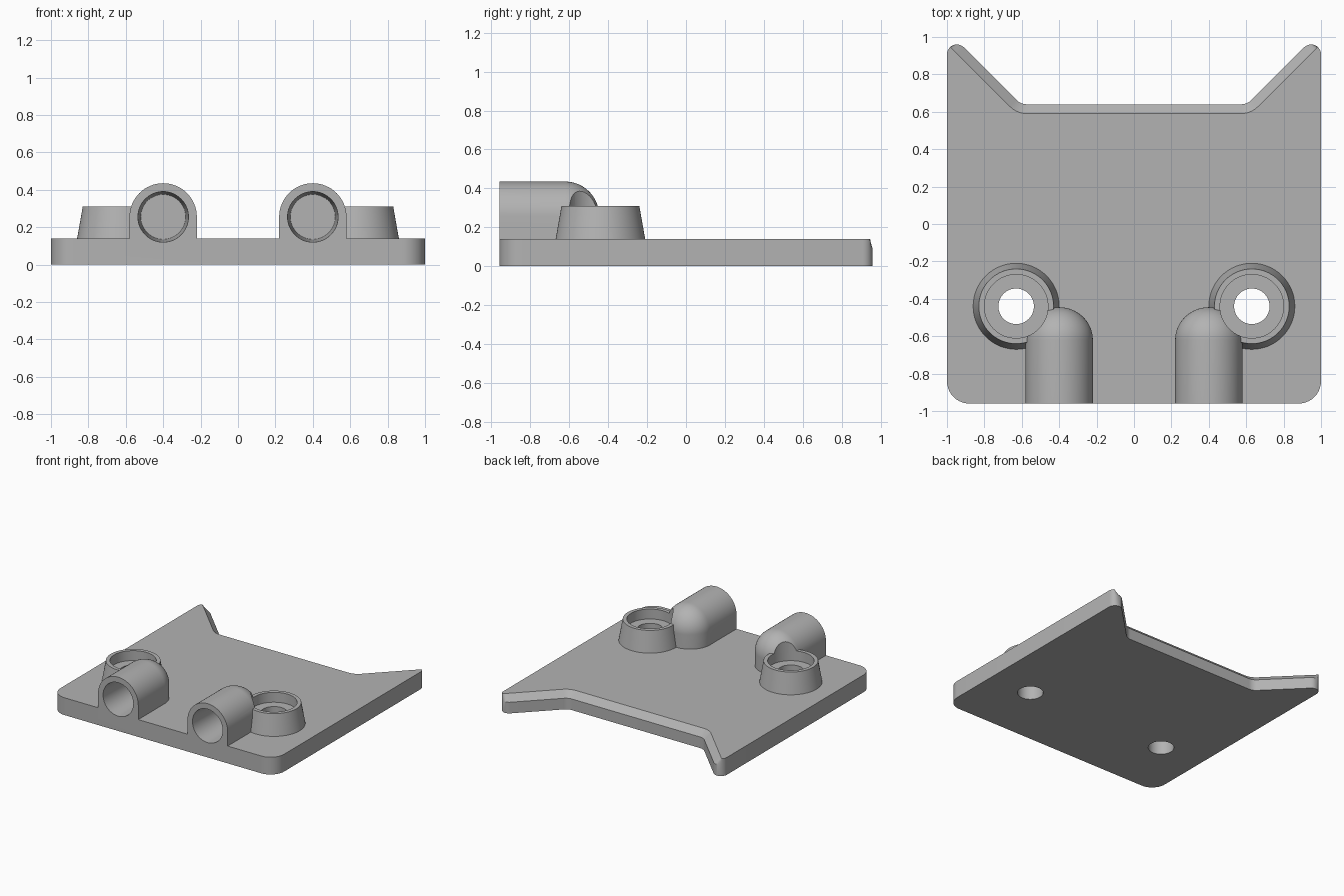
import bpy, bmesh
from math import sin, cos, pi, radians
from mathutils import Vector, Matrix

if "Cube" in bpy.data.objects:
    bpy.data.objects.remove(bpy.data.objects["Cube"])

grey = bpy.data.materials.new("plain grey")
grey.use_nodes = True
colour = (0.45, 0.45, 0.45, 1)
grey.diffuse_color = colour
grey.node_tree.nodes["Principled BSDF"].inputs["Base Color"].default_value = colour


def make_object(name, bm):
    bmesh.ops.recalc_face_normals(bm, faces=bm.faces)
    mesh = bpy.data.meshes.new(name)
    bm.to_mesh(mesh)
    bm.free()
    mesh.materials.append(grey)
    obj = bpy.data.objects.new(name, mesh)
    bpy.context.collection.objects.link(obj)
    return obj


def loft(name, rings):
    """Skin a list of equal-length closed rings and cap both ends."""
    bm = bmesh.new()
    loops = [[bm.verts.new(p) for p in ring] for ring in rings]
    n = len(loops[0])
    for a, b in zip(loops, loops[1:]):
        for i in range(n):
            j = (i + 1) % n
            bm.faces.new((a[i], a[j], b[j], b[i]))
    bm.faces.new(loops[0])
    bm.faces.new(loops[-1])
    return make_object(name, bm)


def cone(name, centre, r1, r2, depth, turn=0):
    """Cone frustum starting at centre, running up (or to +y when turned)."""
    bm = bmesh.new()
    place = (Matrix.Translation(centre) @ Matrix.Rotation(turn, 4, 'X')
             @ Matrix.Translation((0, 0, depth / 2)))
    bmesh.ops.create_cone(bm, cap_ends=True, segments=64, radius1=r1,
                          radius2=r2, depth=depth, matrix=place)
    return make_object(name, bm)


def fillet(prev, corner, nxt, r, steps=10):
    """Points of an arc of radius r rounding a corner."""
    p, a, b = Vector(corner), Vector(prev), Vector(nxt)
    u, v = (a - p).normalized(), (b - p).normalized()
    half = u.angle(v) / 2
    centre = p + (u + v).normalized() * (r / sin(half))
    start = p + u * (r * cos(half) / sin(half)) - centre
    side = -u
    sweep = pi - 2 * half
    return [centre + start * cos(sweep * i / steps) + side * r * sin(sweep * i / steps)
            for i in range(steps + 1)]


def outline(notch_x, notch_y, notch_r, tip_y):
    """Plate outline: right half by rounded corners, left half mirrored."""
    pts = [(0, -0.96), (1, -0.96), (1, tip_y), (notch_x, notch_y), (0, notch_y)]
    half = []
    for i, r in ((1, 0.12), (2, 0.053), (3, notch_r)):
        half += fillet(pts[i - 1], pts[i], pts[i + 1], r)
    return half + [Vector((-p.x, p.y)) for p in reversed(half)]


# Plate with chamfered rear notch
low = outline(0.605, 0.64, 0.08, 1.035)
top = outline(0.625, 0.59, 0.13, 1.035 - 0.07)
count = len(low) // 2
tip = range(11, 22)
for i in tip:
    p = low[i].copy()
    over = p.y - (p.x - 0.035)
    if over > 0:
        p += Vector((over / 2, -over / 2))
    top[i] = p
    top[2 * count - 1 - i] = Vector((-p.x, p.y))
body = loft("mounting_plate", [[(p.x, p.y, z) for p in ring]
                               for ring, z in ((low, 0), (low, 0.09), (top, 0.14))])


def tube_housing(x):
    """Arched housing with straight sides and a domed rear end."""
    rings = []
    stations = [(-0.96, 0.18)] + [(-0.62 + 0.175 * sin(t), 0.18 * cos(t))
                                  for t in (radians(89) * i / 16 for i in range(17))]
    for y, r in stations:
        arch = [(x + r * cos(pi * i / 32), y, 0.255 + r * sin(pi * i / 32))
                for i in range(33)]
        rings.append(arch + [(x - r, y, 0.05), (x + r, y, 0.05)])
    return loft("tube_housing", rings)


def combine(tool, operation):
    mod = body.modifiers.new("join", 'BOOLEAN')
    mod.operation = operation
    mod.solver = 'EXACT'
    mod.object = tool
    bpy.context.view_layer.objects.active = body
    bpy.ops.object.modifier_apply(modifier=mod.name)
    bpy.data.objects.remove(tool)


# Screw bosses and tube housings
for s in (-1, 1):
    combine(cone("screw_boss", (s * 0.63, -0.44, 0.05), 0.246, 0.2, 0.26), 'UNION')
    combine(tube_housing(s * 0.4), 'UNION')

# Counterbores, screw holes and tapered tube sockets
for s in (-1, 1):
    combine(cone("counterbore", (s * 0.63, -0.44, 0.23), 0.17, 0.17, 0.4), 'DIFFERENCE')
    combine(cone("screw_hole", (s * 0.63, -0.44, -0.2), 0.095, 0.095, 0.8), 'DIFFERENCE')
    combine(cone("socket", (s * 0.4, -0.98, 0.255), 0.136, 0.12, 0.38, -pi / 2), 'DIFFERENCE')

bpy.ops.object.select_all(action='DESELECT')
body.select_set(True)
bpy.context.view_layer.objects.active = body
bpy.ops.object.shade_smooth_by_angle(angle=radians(30))
